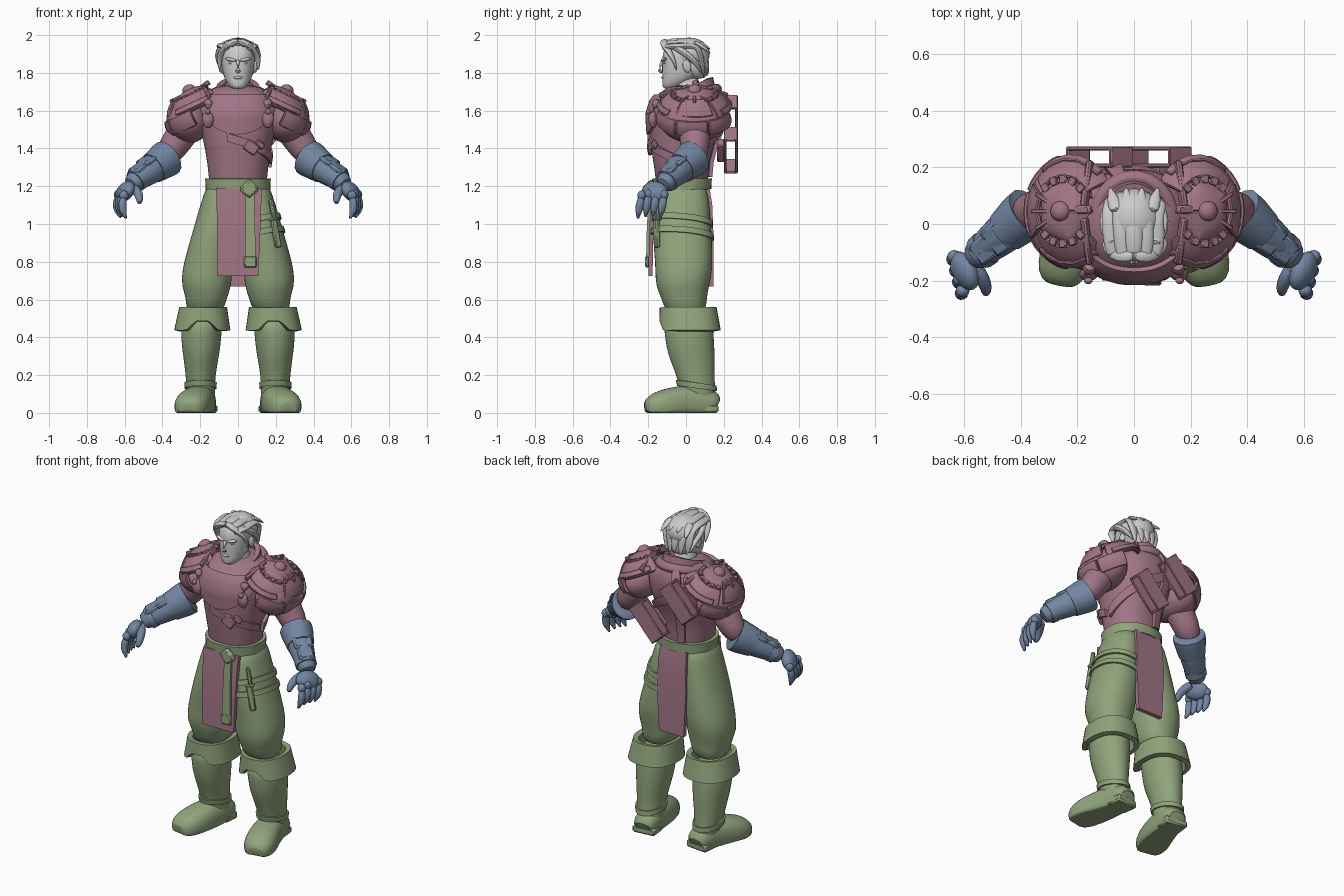
import bpy, bmesh, random
from math import sin, cos, pi, radians
from mathutils import Vector, Matrix, Euler

if "Cube" in bpy.data.objects:
    bpy.data.objects.remove(bpy.data.objects["Cube"])

random.seed(4)


def material(name, rgb):
    m = bpy.data.materials.new(name)
    m.diffuse_color = (*rgb, 1)
    m.use_nodes = True
    m.node_tree.nodes["Principled BSDF"].inputs["Base Color"].default_value = m.diffuse_color
    return m


MAUVE = material("mauve", (0.36, 0.18, 0.24))
GREEN = material("green", (0.28, 0.37, 0.20))
BLUE = material("blue", (0.17, 0.24, 0.36))


def finish(bm, name, mat, mirror=False, sub=0, thick=0, bevel=0):
    bmesh.ops.remove_doubles(bm, verts=bm.verts, dist=1e-5)
    bmesh.ops.recalc_face_normals(bm, faces=bm.faces)
    me = bpy.data.meshes.new(name)
    bm.to_mesh(me)
    bm.free()
    ob = bpy.data.objects.new(name, me)
    bpy.context.collection.objects.link(ob)
    if mat:
        me.materials.append(mat)
    bpy.context.view_layer.objects.active = ob
    ob.select_set(True)
    if thick:
        s = ob.modifiers.new("thick", 'SOLIDIFY')
        s.thickness, s.offset = thick, 0
        bpy.ops.object.modifier_apply(modifier=s.name)
    if bevel:
        b = ob.modifiers.new("bevel", 'BEVEL')
        b.width, b.segments = bevel, 1
        bpy.ops.object.modifier_apply(modifier=b.name)
    bpy.ops.object.shade_smooth_by_angle(angle=radians(40))
    ob.select_set(False)
    if mirror:
        ob.modifiers.new("mirror", 'MIRROR').use_mirror_merge = False
    if sub:
        ob.modifiers.new("smooth", 'SUBSURF').levels = sub
        ob.modifiers["smooth"].render_levels = sub
    return ob


def sup(v, p):
    return (1 if v >= 0 else -1) * abs(v) ** (2 / p)


# rings (x, y, z, rx, ry), level or square to their path
def loft(name, secs, mat, n=16, p=2, path=False, mirror=False, sub=1):
    bm, rings = bmesh.new(), []
    for i, (x, y, z, rx, ry) in enumerate(secs):
        side, up = Vector((1, 0, 0)), Vector((0, -1, 0))
        if path:
            t = (Vector(secs[min(i + 1, len(secs) - 1)][:3]) - Vector(secs[max(i - 1, 0)][:3])).normalized()
            side = t.cross(Vector((0, 0, 1)) if abs(t.z) < .93 else Vector((0, 1, 0))).normalized()
            up = side.cross(t)
        ring = []
        for k in range(n):
            a = 2 * pi * k / n
            q = Vector((x, y, z)) + side * rx * sup(sin(a), p) + up * ry * sup(cos(a), p)
            q.z = max(q.z, 0)
            ring.append(bm.verts.new(q))
        rings.append(ring)
    for r, s in zip(rings, rings[1:]):
        for k in range(n):
            bm.faces.new((r[k], r[(k + 1) % n], s[(k + 1) % n], s[k]))
    bm.faces.new(rings[0])
    bm.faces.new(rings[-1])
    return finish(bm, name, mat, mirror, sub)


def tube(name, pts, mat, n=10, **kw):
    return loft(name, [(*q[:3], q[3], q[-1]) for q in pts], mat, n, path=True, **kw)


def patch(name, f, nu, nv, mat, thick, mirror=False, bevel=0):
    bm = bmesh.new()
    g = [[bm.verts.new(f(u / nu, v / nv)) for v in range(nv + 1)] for u in range(nu + 1)]
    for u in range(nu):
        for v in range(nv):
            bm.faces.new((g[u][v], g[u + 1][v], g[u + 1][v + 1], g[u][v + 1]))
    return finish(bm, name, mat, mirror, 0, thick, bevel)


# band lying on a lofted body; angle 0 is the front, 90 is +x
def wrap(name, secs, a0, a1, bot, top, off, mat, thick=.015, p=2, mirror=False, nu=32, nv=4):
    s = sorted(secs, key=lambda q: q[2])

    def f(u, v):
        d = a0 + (a1 - a0) * u
        a, z = radians(d), bot(d) + (top(d) - bot(d)) * v
        i = next((k for k in range(len(s) - 2) if z < s[k + 1][2]), len(s) - 2)
        t = (z - s[i][2]) / (s[i + 1][2] - s[i][2])
        x, y, _, rx, ry = [m + (n - m) * t for m, n in zip(s[i], s[i + 1])]
        return Vector((x + (rx + off) * sup(sin(a), p), y - (ry + off) * sup(cos(a), p), z))
    return patch(name, f, nu, nv, mat, thick, mirror)


# hanging cloth: rows (z, y, x0, x1)
def slab(name, rows, mat, thick=.015):
    def f(u, v):
        z, y, a, b = rows[round(v * (len(rows) - 1))]
        return Vector((a + (b - a) * u, y, z))
    return patch(name, f, 4, len(rows) - 1, mat, thick)


def solid(name, loc, size, mat, rot=(0, 0, 0), mirror=False, ball=False, bevel=.006, q=None):
    bm = bmesh.new()
    r = q or Euler([radians(d) for d in rot]).to_quaternion()
    M = Matrix.LocRotScale(Vector(loc), r, Vector(size))
    if ball:
        bmesh.ops.create_uvsphere(bm, u_segments=20, v_segments=12, radius=1, matrix=M)
    else:
        bmesh.ops.create_cube(bm, size=1, matrix=M)
    return finish(bm, name, mat, mirror, bevel=0 if ball else bevel)


# head and face
loft("neck", [(0, .03, 1.58, .08, .08), (0, .01, 1.7, .065, .07), (0, 0, 1.8, .065, .07)], None)
loft("head", [(0, -.085, 1.712, .03, .032), (0, -.068, 1.735, .052, .06), (0, -.035, 1.77, .073, .09),
              (0, -.02, 1.81, .083, .108), (0, -.012, 1.86, .09, .115), (0, -.008, 1.91, .092, .117),
              (0, 0, 1.95, .08, .1), (0, 0, 1.98, .045, .06)], None, 20, 2.2)
tube("nose", [(0, -.118, 1.872, .009, .01), (0, -.135, 1.84, .012, .013), (0, -.147, 1.815, .018, .014),
              (0, -.125, 1.8, .012, .008)], None)
solid("brow", (-.038, -.116, 1.87), (.032, .015, .009), None, (0, 10, -14), True, True)
solid("eye", (-.036, -.112, 1.852), (.015, .008, .006), None, mirror=True, ball=True)
solid("lips", (0, -.121, 1.775), (.024, .011, .008), None, ball=True)
solid("chin", (0, -.105, 1.735), (.026, .02, .018), None, ball=True)
solid("ear", (-.091, .005, 1.835), (.012, .022, .034), None, (12, 0, 0), True, True)

# hair in broad swept-back locks
solid("hair_cap", (0, .018, 1.9), (.102, .108, .087), None, ball=True)
loft("hair_back", [(0, .055, 1.765, .05, .05), (0, .05, 1.81, .085, .07), (0, .035, 1.9, .095, .085)], None)
for i in range(5):
    x = -.078 + .039 * i
    d, j = 4 * x * x, random.uniform(-.01, .01)
    tube("hair_lock", [(x * .75, -.12, 1.945 - d, .012, .008), (x * .9, -.1 + j, 1.965 - d, .034, .016),
                       (x, -.045, 1.972 - d + j, .036, .018), (x + j, .04, 1.97 - d, .036, .018),
                       (x - j, .095 - d, 1.925, .036, .018), (x + j, .112 - d, 1.86 + j, .028, .014),
                       (x * .9, .118 - d, 1.79 + 2 * j, .004, .003)], None, 8)
for i in range(4):
    x = -.075 + .05 * i
    tube("hair_spike", [(x * .8, .04, 1.965, .03, .016), (x, .09, 1.955 - 3 * x * x, .024, .013),
                        (x * 1.15, .132, 1.925 - 4 * x * x, .003)], None, 8)
for s, w in ((-1, .0), (1, .01)):
    tube("fringe", [(-s * .01, -.11, 1.97, .02), (s * .05, -.12, 1.957, .026, .018), (s * .088, -.095, 1.92, .024, .016),
                    (s * (.1 + w), -.065, 1.87, .018, .012), (s * (.096 + w), -.05, 1.81, .004)], None, 8)
    tube("side_lock", [(s * .07, -.08, 1.955, .024), (s * .096, -.02, 1.915, .03, .02), (s * .1, .045, 1.87, .026, .018),
                       (s * .08, .09, 1.79, .004)], None, 8)

# torso and chest armour
torso = [(0, -.02, 1.16, .152, .135), (0, -.022, 1.25, .155, .14), (0, -.025, 1.33, .165, .15),
         (0, -.02, 1.42, .18, .168), (0, -.005, 1.5, .2, .187), (0, 0, 1.58, .215, .197),
         (0, .01, 1.65, .205, .187), (0, .02, 1.7, .165, .155), (0, .03, 1.74, .1, .105)]
loft("torso", torso, MAUVE, 24, 2.2)
wrap("breastplate", torso, -60, 60, lambda a: 1.475 + .14 * (a / 60) ** 2, lambda a: 1.68, .009, MAUVE, .02, 2.2, nv=8)
collar = [(0, .02, 1.6, .15, .165), (0, .02, 1.7, .105, .125), (0, .02, 1.79, .085, .105)]
wrap("collar", collar, 0, 360, lambda a: 1.64 - .02 * cos(radians(a)), lambda a: 1.73 - .045 * cos(radians(a)), 0, MAUVE, .03)
tube("gorget_roll", [(.135 * sin(a), .015 - .15 * cos(a), 1.68 - .035 * cos(a), .03)
                     for a in [2 * pi * k / 24 for k in range(25)]], MAUVE, 8)
wrap("chest_strap", torso, -15, 85, lambda a: 1.42 - .0012 * a, lambda a: 1.465 - .0012 * a, .006, MAUVE, p=2.2)
wrap("back_strap", torso, 95, 245, lambda a: 1.3 + .0023 * (a - 95), lambda a: 1.36 + .0023 * (a - 95), .008, MAUVE, .018, 2.2)
wrap("spine_strap", torso, 190, 205, lambda a: 1.25, lambda a: 1.72, .014, MAUVE, .02, 2.2, nu=4, nv=12)
solid("strap_buckle", (.07, -.192, 1.405), (.075, .02, .06), MAUVE, (0, 35, 8))
solid("strap_tip", (.115, -.165, 1.42), (.05, .02, .035), MAUVE, (0, 35, 25))
tube("chest_clasp", [(-.155, -.145, 1.66, .02), (-.16, -.168, 1.63, .034, .026), (-.161, -.178, 1.58, .04, .028),
                     (-.158, -.178, 1.54, .034, .024), (-.156, -.17, 1.505, .014)], MAUVE, 10, mirror=True)
solid("clasp_stud", (-.161, -.2, 1.595), (.015, .012, .015), MAUVE, mirror=True, ball=True)

# shoulder guards: dome, layered plates and toothed boss
C, TILT = Vector((-.2, .045, 1.58)), Matrix.Rotation(radians(-25), 3, 'Y')


def dome(phi, th, r):
    p, t = radians(phi), radians(th)
    return C + TILT @ Vector((r[0] * sin(p) * cos(t), r[1] * sin(p) * sin(t), r[2] * cos(p)))


def plate(name, r, p0, p1, t0, t1, thick=.018):
    patch(name, lambda u, v: dome(p0 + (p1 - p0) * v, t0 + (t1 - t0) * u, r), 5, 3, MAUVE, thick, True, .004)


solid("shoulder_ball", (-.262, .035, 1.545), (.115, .175, .118), MAUVE, (0, -40, 0), True, True)
TOP, LOW = (.168, .197, .142), (.188, .2, .135)
for t in (0, 180):
    plate("upper_plate", TOP, 38, 76, t + 32, t + 142)
    plate("rim_plate", (.18, .207, .15), 60, 72, t + 45, t + 130, .014)
plate("outer_plate", (.175, .197, .15), 32, 68, 148, 212)
for t in (110, 160, 210):
    plate("lower_plate", LOW, 72, 108, t, t + 48, .022)
plate("top_cap", TOP, 8, 38, 0, 359, .014)
q0 = TILT.to_quaternion()
solid("boss", dome(0, 0, (1, 1, .142)), (.036, .036, .03), MAUVE, q=q0, mirror=True, ball=True)
for c in (-90, 90):
    for k in range(-2, 3):
        a = c + 22 * k
        rot = q0 @ Euler((0, 0, radians(a))).to_quaternion()
        solid("cog_tooth", dome(38, a, (.16, .185, .148)), (.03, .026, .02), MAUVE, q=rot, mirror=True, bevel=.003)
for t in (0, 180, 148, 212):
    rot = q0 @ Euler((0, 0, radians(t))).to_quaternion()
    solid("boss_ray", dome(28, t, (.16, .16, .146)), (.085, .014, .018), MAUVE, q=rot, mirror=True, bevel=.003)
for y, r in ((-.06, 18), (.14, -18)):
    solid("shoulder_rail", (-.165, y, 1.7), (.022, .17, .035), MAUVE, (r, -25, 0), True)
solid("shoulder_bar", (-.185, .05, 1.73), (.08, .03, .025), MAUVE, (0, -35, 0), True)

# carrying sleeves on the back, open along one diagonal
for cx, cz in ((.085, 1.39), (-.122, 1.56)):
    d = Vector((.67, 0, .743)) * .113
    for y in (.207, .267):
        solid("sleeve_side", (cx, y, cz), (.105, .014, .236), MAUVE, (0, 42, 0), bevel=.003)
    for s in (-1, 1):
        solid("sleeve_end", Vector((cx, .237, cz)) + d * s, (.105, .07, .014), MAUVE, (0, 42, 0), bevel=.003)
    solid("sleeve_mount", (cx * .8, .185, cz), (.06, .04, .12), MAUVE, (0, 42, 0))

# arms and gauntlets
tube("upper_arm", [(-.22, .04, 1.6, .09), (-.29, .045, 1.49, .088), (-.345, .05, 1.405, .078), (-.4, .03, 1.33, .066)],
     MAUVE, 16, mirror=True)
tube("gauntlet_cuff", [(-.368, .045, 1.354, .075, .08), (-.37, .043, 1.352, .093, .099), (-.392, .025, 1.336, .092, .098),
                       (-.45, -.025, 1.295, .078, .084)], BLUE, 14, mirror=True, sub=0)
tube("gauntlet", [(-.4, .018, 1.33, .078, .084), (-.45, -.025, 1.294, .076, .08), (-.5, -.065, 1.26, .068, .07),
                  (-.545, -.103, 1.226, .055, .055), (-.575, -.128, 1.202, .05, .046)], BLUE, 14, mirror=True)
axis = Vector((-.19, -.155, -.135)).to_track_quat('X', 'Z')
for f, w in ((.42, .11), (.7, .09)):
    c = Vector((-.385, .03, 1.34)).lerp(Vector((-.565, -.12, 1.21)), f)
    solid("gauntlet_plate", c + axis @ Vector((0, 0, .066 - .022 * f)), (.085, w, .03), BLUE, q=axis, mirror=True, bevel=.01)
tube("wrist_band", [(-.52, -.083, 1.245, .064), (-.545, -.103, 1.226, .062)], BLUE, 12, mirror=True, sub=0)
solid("palm", (-.597, -.165, 1.172), (.04, .074, .056), BLUE, (-15, 28, 22), True, True)
for i in range(4):
    x, y = -.634 + .01 * i, -.115 - .04 * i
    z = 1.15 + (0, .005, .004, -.004)[i]
    solid("knuckle", (x, y, z + .005), (.024, .023, .026), BLUE, mirror=True, ball=True)
    tube("finger", [(x, y, z, .022), (x - .01, y - .01, z - .045, .024), (x - .004, y - .016, z - .085, .022),
                    (x + .014, y - .02, z - .12, .014)], BLUE, 8, mirror=True)
tube("thumb", [(-.56, -.15, 1.195, .03), (-.535, -.19, 1.175, .028), (-.52, -.225, 1.145, .025), (-.522, -.25, 1.105, .015)],
     BLUE, 8, mirror=True)

# trousers, belt and hanging cloths
leg = [(-.08, -.02, 1.22, .08, .12), (-.093, -.02, 1.15, .092, .14), (-.105, -.02, 1.06, .108, .148),
       (-.122, -.02, .95, .122, .158), (-.143, -.015, .85, .13, .155), (-.163, -.01, .76, .134, .153),
       (-.168, -.02, .67, .134, .143), (-.165, -.01, .61, .108, .12), (-.18, 0, .52, .1, .11)]
loft("trouser_leg", leg, GREEN, 20, 2.2, mirror=True)
loft("hips", [(0, -.02, .9, .04, .08), (0, -.02, 1, .13, .13), (0, -.02, 1.12, .165, .143), (0, -.02, 1.2, .155, .138)], GREEN, 20)
wrap("belt", torso, 0, 360, lambda a: 1.175 - .01 * cos(radians(a)), lambda a: 1.24, .009, GREEN, .02, 2.2)
solid("belt_buckle", (.06, -.185, 1.185), (.078, .035, .078), GREEN, (0, 45, 0), bevel=.012)
slab("front_cloth", [(1.19, -.164, -.115, .125), (1.05, -.18, -.112, .122), (.9, -.185, -.112, .115), (.725, -.188, -.11, .108)], MAUVE, .022)
slab("back_cloth", [(1.19, .112, -.09, .09), (1.1, .126, -.095, .095), (.95, .132, -.1, .1), (.67, .132, -.085, .085)], MAUVE, .026)
slab("belt_tail", [(1.2, -.183, .04, .085), (1, -.2, .04, .09), (.775, -.205, .035, .095)], GREEN, .014)
solid("belt_tail_tip", (.065, -.206, .8), (.065, .02, .06), GREEN)
thigh = [(-s[0], *s[1:]) for s in leg]
for z in (.93, 1.0):
    wrap("thigh_strap", thigh, 0, 360, lambda a: z + .03 * cos(radians(a - 60)), lambda a: z + .03 + .03 * cos(radians(a - 60)),
         .003, GREEN, .012, 2.2)
solid("knife_sheath", (.2, -.155, .95), (.034, .025, .15), GREEN, (-4, -10, 30))
solid("knife_handle", (.183, -.15, 1.075), (.022, .022, .11), GREEN, (-4, -10, 30))
solid("knife_guard", (.19, -.152, 1.025), (.05, .03, .015), GREEN, (-4, -10, 30))

# boots
boot = [(-.185, .01, .52, .108, .13), (-.195, .015, .43, .11, .132), (-.195, .024, .34, .102, .128), (-.196, .034, .28, .092, .12),
        (-.198, .05, .2, .08, .102), (-.198, .06, .13, .076, .095), (-.187, .075, .05, .07, .09), (-.185, .08, 0, .068, .088)]
loft("boot_shaft", boot, GREEN, 20, mirror=True)
cuff = [(-.19, .022, .42, .137, .15), (-.184, .011, .565, .11, .135)]
wrap("boot_cuff", cuff, 0, 360, lambda a: .435 + .05 * max(0, min(1, 1.6 - min(a, 360 - a) / 20)), lambda a: .558, 0, GREEN, .03,
     2.4, True, 36)
wrap("ankle_band", boot, 0, 360, lambda a: .13 + .015 * cos(radians(a)), lambda a: .16 + .015 * cos(radians(a)), .001, GREEN, .014, mirror=True)
loft("boot_foot", [(-.182, .165, .03, .06, .05), (-.184, .14, .05, .072, .08), (-.197, .04, .055, .08, .095),
                   (-.218, -.05, .05, .093, .092), (-.245, -.13, .035, .096, .086), (-.26, -.185, .025, .082, .068),
                   (-.266, -.219, .02, .05, .036)], GREEN, 20, 2.4, path=True, mirror=True)
solid("boot_heel", (-.186, .115, .022), (.146, .1, .044), GREEN, (0, 0, -6), True, bevel=.01)
